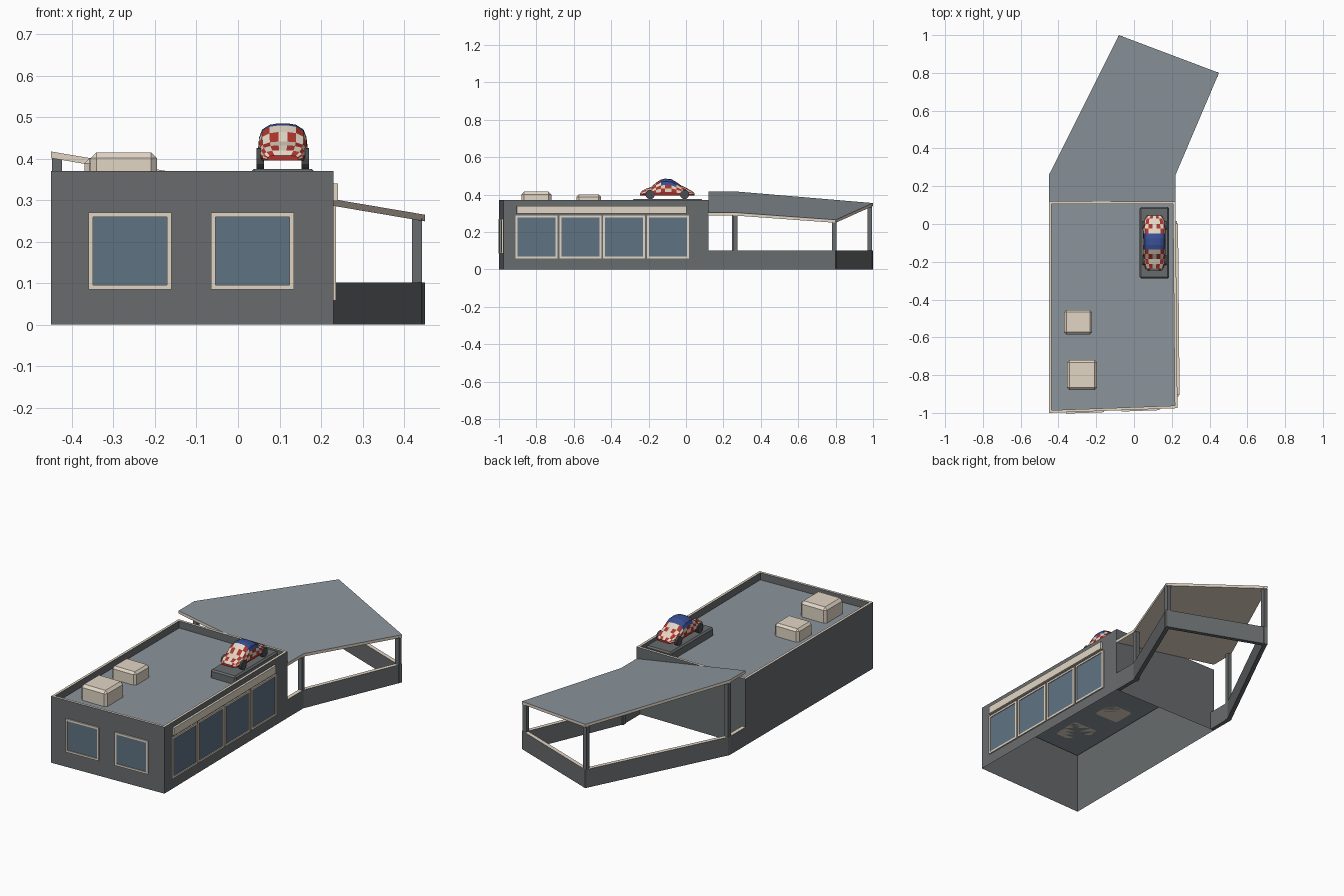
import bpy, bmesh, math
from mathutils import Vector, Matrix

if "Cube" in bpy.data.objects:
    bpy.data.objects.remove(bpy.data.objects["Cube"])


def material(name, rgb):
    m = bpy.data.materials.new(name)
    m.diffuse_color = (*rgb, 1)
    m.use_nodes = True
    m.node_tree.nodes["Principled BSDF"].inputs["Base Color"].default_value = m.diffuse_color
    return m


WALL = material("wall_grey", (0.14, 0.15, 0.155))
DECK = material("roof_grey", (0.26, 0.30, 0.33))
CREAM = material("cream", (0.76, 0.67, 0.56))
GLASS = material("glass_blue", (0.115, 0.17, 0.225))
RED = material("red", (0.42, 0.035, 0.025))
BLUE = material("blue", (0.04, 0.075, 0.28))
DARK = material("tyre_grey", (0.07, 0.075, 0.08))


def finish(name, bm, mats, recalc=True):
    if recalc:
        bmesh.ops.recalc_face_normals(bm, faces=bm.faces)
    me = bpy.data.meshes.new(name)
    bm.to_mesh(me)
    bm.free()
    for m in mats:
        me.materials.append(m)
    ob = bpy.data.objects.new(name, me)
    bpy.context.collection.objects.link(ob)
    return ob


def skin(name, loops, mats, pick, cap_start=None, cap_end=None, wrap=False, matrix=None):
    """Bridge closed loops; pick(band, side) gives the material index of each face."""
    bm = bmesh.new()
    rings = [[bm.verts.new(p) for p in lp] for lp in loops]
    n = len(rings[0])
    for b in range(len(rings) if wrap else len(rings) - 1):
        lo, hi = rings[b], rings[(b + 1) % len(rings)]
        for i in range(n):
            j = (i + 1) % n
            bm.faces.new((lo[i], lo[j], hi[j], hi[i])).material_index = pick(b, i)
    if cap_start is not None:
        bm.faces.new(rings[0][::-1]).material_index = cap_start
    if cap_end is not None:
        bm.faces.new(rings[-1]).material_index = cap_end
    if matrix:
        bm.transform(matrix)
    return finish(name, bm, mats, cap_start is not None or wrap)


def inset(pts, d):
    """Offset a counter-clockwise outline inward by d with mitred corners."""
    out = []
    for i, p in enumerate(pts):
        p = Vector(p)
        a = (p - Vector(pts[i - 1])).normalized()
        b = (Vector(pts[(i + 1) % len(pts)]) - p).normalized()
        na, nb = Vector((-a.y, a.x)), Vector((-b.y, b.x))
        out.append(p + (na + nb) * d / (1 + na.dot(nb)))
    return out


def at(pts, z):
    return [(p[0], p[1], z) for p in pts]


def box(name, lo, hi, mat, bevel=0):
    bm = bmesh.new()
    bmesh.ops.create_cube(bm, size=1)
    for v in bm.verts:
        v.co = [lo[k] + (v.co[k] + 0.5) * (hi[k] - lo[k]) for k in range(3)]
    if bevel:
        edges = [e for e in bm.edges if max(v.co.z for v in e.verts) > hi[2] - 1e-5]
        bmesh.ops.bevel(bm, geom=edges, offset=bevel, segments=1, affect='EDGES')
    return finish(name, bm, [mat])


# Main building: walls, cream parapet cap, sunken roof deck, open underneath
H, DECK_Z = 0.37, 0.33
house = [(-0.45, -1.0), (0.23, -0.975), (0.22, 0.12), (-0.45, 0.12)]
inner = inset(house, 0.014)
skin("building_shell", [at(house, 0), at(house, H), at(inner, H), at(inner, DECK_Z)],
     [WALL, CREAM, DECK], lambda b, i: (0, 1, 0)[b], cap_end=2)


# Windows, placed along a wall line (local x along, -y outward)
def wall_matrix(a, b):
    d = Vector((b[0] - a[0], b[1] - a[1]))
    return Matrix.Translation((a[0], a[1], 0)) @ Matrix.Rotation(math.atan2(d.y, d.x), 4, 'Z')


def panel(name, wall, x0, x1, z0, z1, frame=0.011, depth=0.007):
    def rect(f, y):
        return [(x0 + f, y, z0 + f), (x1 - f, y, z0 + f), (x1 - f, y, z1 - f), (x0 + f, y, z1 - f)]
    skin(name, [rect(0, 0), rect(0, -depth), rect(frame, -depth), rect(frame, -0.003)],
         [CREAM, GLASS], lambda b, i: 0, cap_end=1, matrix=wall)


front = wall_matrix(house[0], house[1])
side = wall_matrix(house[1], house[2])
for k, x in enumerate((0.09, 0.385)):
    panel(f"front_window_{k + 1}", front, x, x + 0.2, 0.085, 0.27)
for k in range(4):
    x = 0.063 + k * 0.2345
    panel(f"side_window_{k + 1}", side, x, x + 0.225, 0.058, 0.287)

# Cream fascia above the side windows
fascia = box("side_fascia", (0.07, -0.012, 0.298), (0.978, 0, 0.34), CREAM)
fascia.matrix_world = side

# Roof units
box("roof_unit_front", (-0.355, -0.88, DECK_Z), (-0.195, -0.72, 0.415), CREAM, 0.014)
box("roof_unit_back", (-0.37, -0.585, DECK_Z), (-0.222, -0.455, 0.40), CREAM, 0.012)

# Patio low wall
patio = [(0.22, 0.12), (0.22, 0.26), (0.45, 0.80), (-0.08, 1.0), (-0.45, 0.26), (-0.45, 0.12)]
pin = inset(patio, 0.022)
pin[0].y = pin[-1].y = 0.12
bm = bmesh.new()
rows = [[bm.verts.new(p) for p in at(o, z)] for o, z in ((patio, 0), (patio, 0.102), (pin, 0.102), (pin, 0))]
for r in range(4):
    for i in range(5):
        a, b = rows[r], rows[(r + 1) % 4]
        bm.faces.new((a[i], a[i + 1], b[i + 1], b[i])).material_index = int(r == 1)
finish("patio_low_wall", bm, [WALL, CREAM])


# Sloping canopy and its posts
def canopy_z(x):
    return 0.417 - (x + 0.45) * 0.169


def slope(dz):
    return [(x, y, canopy_z(x) + dz) for x, y in patio]


skin("patio_canopy", [slope(-0.016), slope(0)], [CREAM, DECK], lambda b, i: 0, cap_start=0, cap_end=1)
for k, p in enumerate(inset(patio, 0.014)[1:5]):
    box(f"patio_post_{k + 1}", (p.x - 0.012, p.y - 0.012, 0),
        (p.x + 0.012, p.y + 0.012, canopy_z(p.x) - 0.012), WALL)

# Car plinth
CX, CY = 0.108, -0.10
box("car_plinth", (0.03, -0.288, DECK_Z), (0.186, 0.09, 0.375), WALL, 0.008)

# Rounded car body: (offset along y, height of roof, width factor)
stations = [(-0.145, 0.012, 0.62), (-0.135, 0.024, 0.80), (-0.112, 0.036, 0.92), (-0.085, 0.045, 0.98),
            (-0.06, 0.068, 1), (-0.035, 0.084, 1), (-0.012, 0.089, 1), (0.022, 0.086, 1), (0.05, 0.070, 1),
            (0.075, 0.052, 1), (0.1, 0.040, 0.95), (0.13, 0.024, 0.82), (0.145, 0.012, 0.62)]
half = [(0.056, 0), (0.060, 0.2), (0.059, 0.42), (0.057, 0.62), (0.050, 0.83), (0.032, 0.96), (0.011, 1)]
section = half + [(-x, z) for x, z in reversed(half)]
loops = [[(CX + x * w, CY + dy, 0.396 + z * h) for x, z in section] for dy, h, w in stations]


def paint(b, i):
    k = min(i, 12 - i)            # height step: 0 sill, 6 roof centre
    if i == 13 or k == 0:
        return 0
    if 5 <= b <= 7 and k >= 3:
        return 2
    if k == 6:
        return 1
    return (b + k) % 2


body = skin("car_body", loops, [RED, CREAM, BLUE], paint, cap_start=0, cap_end=0)

# Wheels and fenders
for sx in (-1, 1):
    for sy in (-1, 1):
        tag = ("left" if sx < 0 else "right") + ("_front" if sy < 0 else "_back")
        bm = bmesh.new()
        bmesh.ops.create_cone(bm, cap_ends=True, segments=12, radius1=0.025, radius2=0.025, depth=0.018)
        bm.transform(Matrix.Translation((CX + sx * 0.054, CY + sy * 0.092, 0.40))
                     @ Matrix.Rotation(math.pi / 2, 4, 'Y'))
        finish("car_wheel_" + tag, bm, [DARK])
